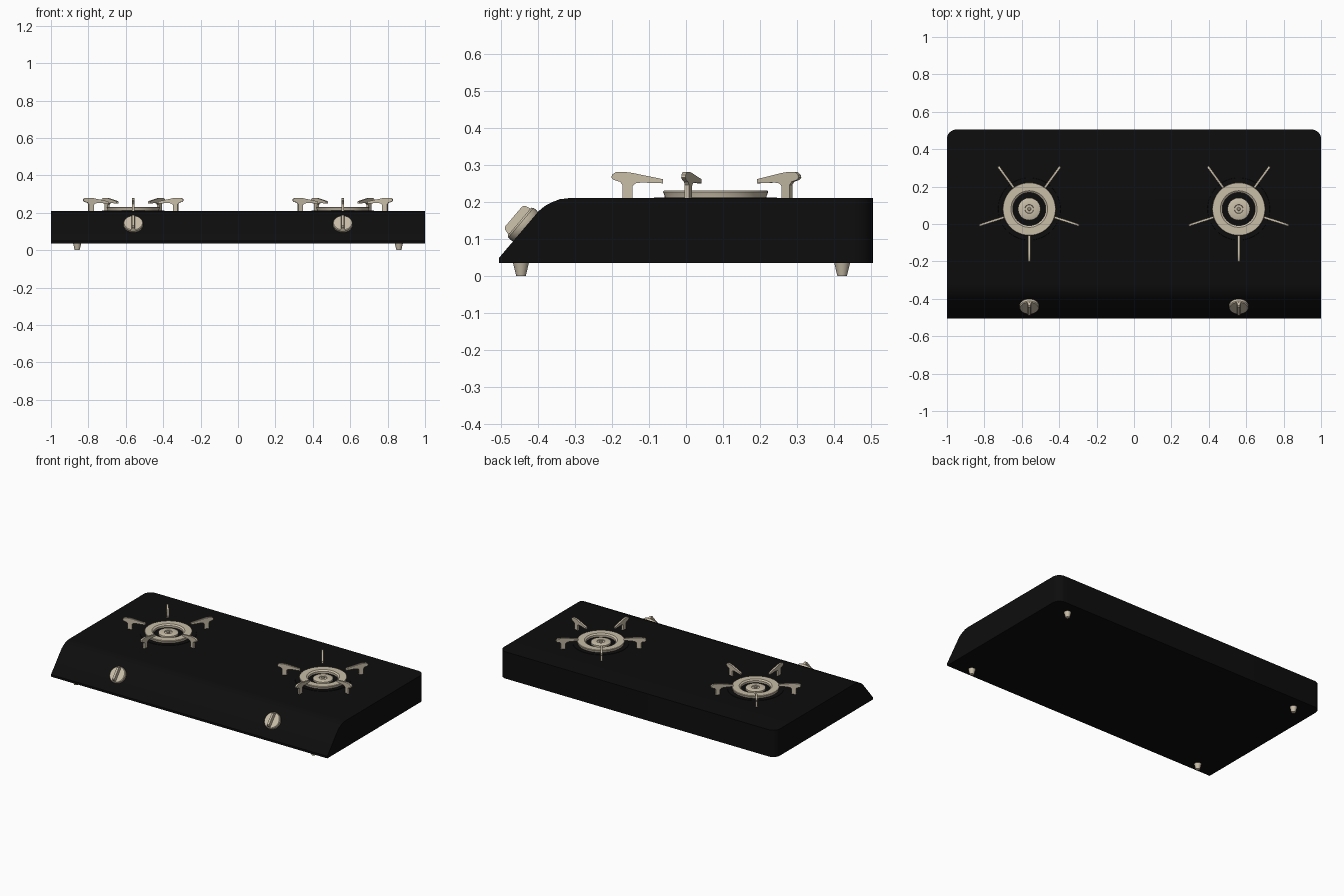
import bpy, bmesh
from math import sin, cos, pi, radians, atan2
from mathutils import Matrix, Vector

if "Cube" in bpy.data.objects:
    bpy.data.objects.remove(bpy.data.objects["Cube"])


def material(name, rgb):
    m = bpy.data.materials.new(name)
    m.diffuse_color = (*rgb, 1)
    m.use_nodes = True
    m.node_tree.nodes["Principled BSDF"].inputs["Base Color"].default_value = m.diffuse_color
    return m


BLACK = material("black_enamel", (0.004, 0.004, 0.004))
BEIGE = material("warm_metal", (0.58, 0.51, 0.39))


def finish(bm, name, mat, matrix=Matrix(), angle=35):
    bmesh.ops.recalc_face_normals(bm, faces=bm.faces[:])
    me = bpy.data.meshes.new(name)
    bm.to_mesh(me)
    bm.free()
    me.materials.append(mat)
    ob = bpy.data.objects.new(name, me)
    bpy.context.collection.objects.link(ob)
    ob.matrix_world = matrix
    bpy.ops.object.select_all(action='DESELECT')
    ob.select_set(True)
    bpy.context.view_layer.objects.active = ob
    bpy.ops.object.shade_smooth_by_angle(angle=radians(angle))
    return ob


def lathe(name, profile, mat, matrix=Matrix(), n=48):
    """Revolve a closed (radius, z) outline about z; radius 0 points merge."""
    bm = bmesh.new()
    rings = [[bm.verts.new((r * cos(2 * pi * i / n), r * sin(2 * pi * i / n), z))
              for i in range(n)] for r, z in profile]
    for k in range(len(rings)):
        a, b = rings[k], rings[(k + 1) % len(rings)]
        if profile[k][0] == 0 and profile[(k + 1) % len(rings)][0] == 0:
            continue
        for i in range(n):
            j = (i + 1) % n
            bm.faces.new((a[i], a[j], b[j], b[i]))
    bmesh.ops.remove_doubles(bm, verts=bm.verts[:], dist=1e-5)
    return finish(bm, name, mat, matrix)


def extrude(bm, outline, width):
    """Prism from an outline in the (y, z) plane, centred along x."""
    face = bm.faces.new([bm.verts.new((-width / 2, y, z)) for y, z in outline])
    res = bmesh.ops.extrude_face_region(bm, geom=[face])
    moved = [v for v in res["geom"] if isinstance(v, bmesh.types.BMVert)]
    bmesh.ops.translate(bm, verts=moved, vec=(width, 0, 0))


# Body: sloped front profile with rounded rear corners
bm = bmesh.new()
extrude(bm, [(-0.505, 0.035), (-0.505, 0.049), (-0.397, 0.176), (-0.381, 0.189),
             (-0.362, 0.199), (-0.341, 0.207), (-0.315, 0.21),
             (0.505, 0.21), (0.505, 0.035)], 2.0)
corners = [e for e in bm.edges
           if all(v.co.y > 0.5 for v in e.verts)
           and abs(e.verts[0].co.z - e.verts[1].co.z) > 0.1]
bmesh.ops.bevel(bm, geom=corners, offset=0.05, segments=8, profile=0.5,
                affect='EDGES')
finish(bm, "body", BLACK)

# Feet
for x in (-0.86, 0.86):
    for y in (-0.446, 0.422):
        lathe("foot", [(0, 0), (0.013, 0), (0.022, 0.037), (0, 0.037)], BEIGE,
              Matrix.Translation((x, y, 0)), 24)

# Slope frame for the knobs: local y runs up the slope, local z points outward
tilt = atan2(0.127, 0.108)

for x in (-0.56, 0.56):
    at = Matrix.Translation((x, 0.08, 0.21))

    # Burner: drip ring, main ring, inner cap and igniter pin
    lathe("drip_ring", [(0.13, -0.002), (0.168, -0.002), (0.166, 0.002),
                        (0.13, 0.002)], BLACK, at)
    lathe("burner_ring", [(0.088, -0.002), (0.137, -0.002), (0.138, 0.006),
                          (0.142, 0.017), (0.14, 0.02), (0.098, 0.02),
                          (0.088, 0.013)], BEIGE, at)
    lathe("burner_cap", [(0, -0.002), (0.06, -0.002), (0.06, 0.01),
                         (0.055, 0.013), (0.024, 0.013), (0.022, 0.009),
                         (0, 0.009)], BEIGE, at)
    lathe("igniter_pin", [(0, 0.005), (0.01, 0.005), (0.01, 0.016),
                          (0.006, 0.019), (0, 0.019)], BEIGE, at, 16)

    # Five pan supports around the burner
    for k in range(5):
        bm = bmesh.new()
        extrude(bm, [(0.142, 0.04), (0.142, 0.051), (0.225, 0.068), (0.24, 0.07),
                     (0.27, 0.07), (0.28, 0.063), (0.282, 0.055), (0.275, 0.049),
                     (0.258, 0.044), (0.252, 0.036), (0.252, -0.002),
                     (0.224, -0.002), (0.224, 0.033), (0.216, 0.04),
                     (0.2, 0.042)], 0.012)
        finish(bm, "pan_support", BEIGE, at @ Matrix.Rotation(pi + 2 * pi * k / 5, 4, 'Z'))

    # Knob: round base with a raised tapered grip
    knob = Matrix.Translation((x, -0.434, 0.133)) @ Matrix.Rotation(tilt, 4, 'X')
    lathe("knob_base", [(0, -0.003), (0.05, -0.003), (0.053, 0.004), (0.053, 0.016),
                        (0.049, 0.021), (0, 0.021)], BEIGE, knob, 32)
    bm = bmesh.new()
    extrude(bm, [(-0.047, 0.018), (0.047, 0.018), (0.042, 0.037), (0.036, 0.042),
                 (-0.036, 0.042), (-0.042, 0.037)], 0.018)
    for v in bm.verts:
        if v.co.z > 0.03:
            v.co.x *= 0.75
    finish(bm, "knob_grip", BEIGE, knob)
